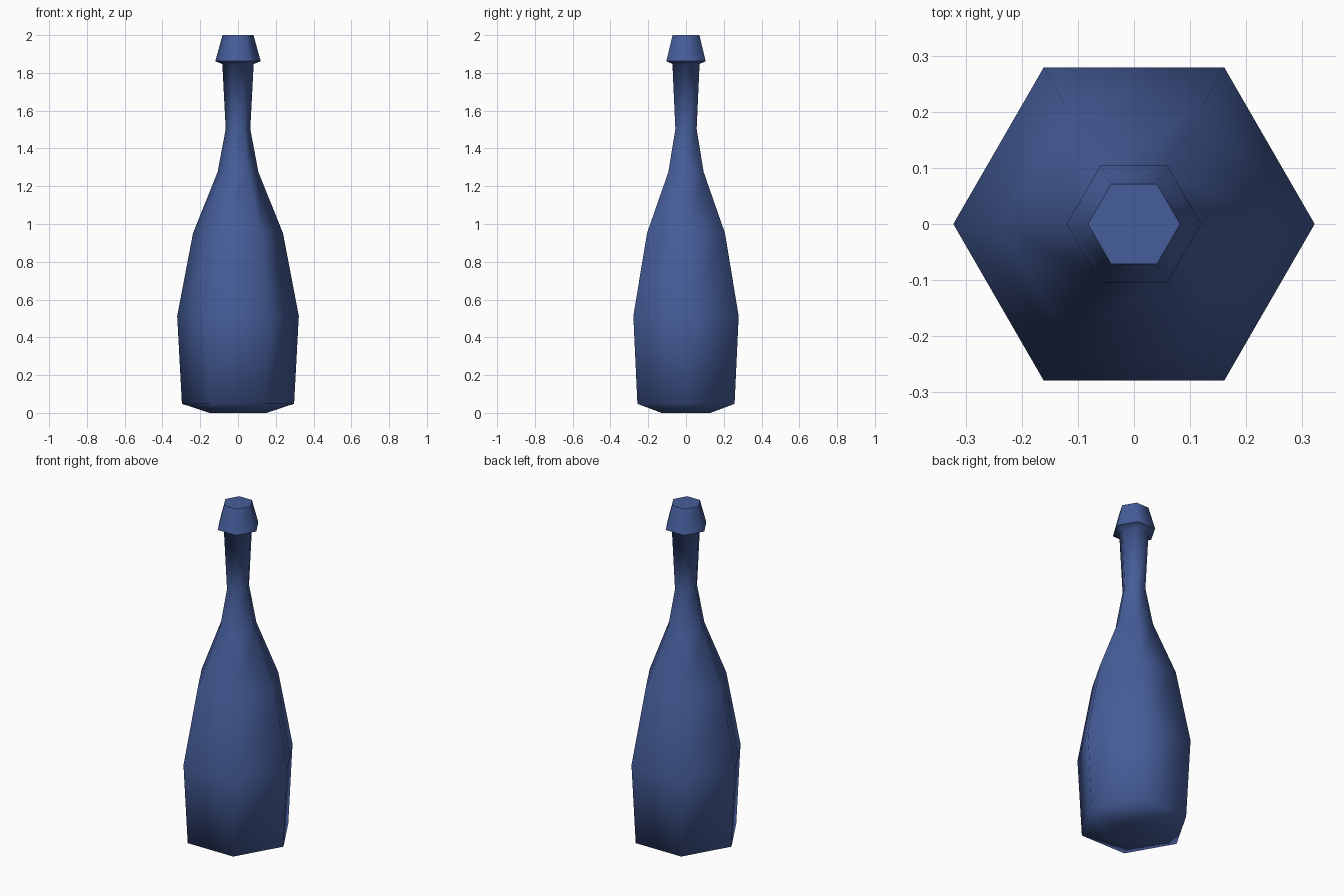
import bpy, bmesh, math

if "Cube" in bpy.data.objects:
    bpy.data.objects.remove(bpy.data.objects["Cube"])

SIDES = 6
# (radius, height) from the foot to the lip
PROFILE = [(0.15, 0.0), (0.297, 0.048), (0.322, 0.513), (0.238, 0.952),
           (0.108, 1.275), (0.065, 1.503), (0.083, 1.847),
           (0.12, 1.862), (0.082, 2.0)]

# Bottle: six-sided turned body, neck and flared lip
bm = bmesh.new()
rings = []
for r, z in PROFILE:
    rings.append([bm.verts.new((r * math.cos(math.tau * i / SIDES),
                                r * math.sin(math.tau * i / SIDES), z))
                  for i in range(SIDES)])
for low, high in zip(rings, rings[1:]):
    for i in range(SIDES):
        j = (i + 1) % SIDES
        bm.faces.new((low[i], low[j], high[j], high[i]))

# Closed foot and top
bm.faces.new(rings[0][::-1])
bm.faces.new(rings[-1])

mesh = bpy.data.meshes.new("bottle")
bm.to_mesh(mesh)
bm.free()
bottle = bpy.data.objects.new("bottle", mesh)
bpy.context.collection.objects.link(bottle)

# Blue glass colour
glass = bpy.data.materials.new("blue_glass")
glass.diffuse_color = (0.06, 0.11, 0.32, 1)
glass.use_nodes = True
glass.node_tree.nodes["Principled BSDF"].inputs["Base Color"].default_value = glass.diffuse_color
mesh.materials.append(glass)

# Smooth around the body, crisp at the lip and top
bpy.context.view_layer.objects.active = bottle
bottle.select_set(True)
bpy.ops.object.shade_smooth_by_angle(angle=math.radians(74))
